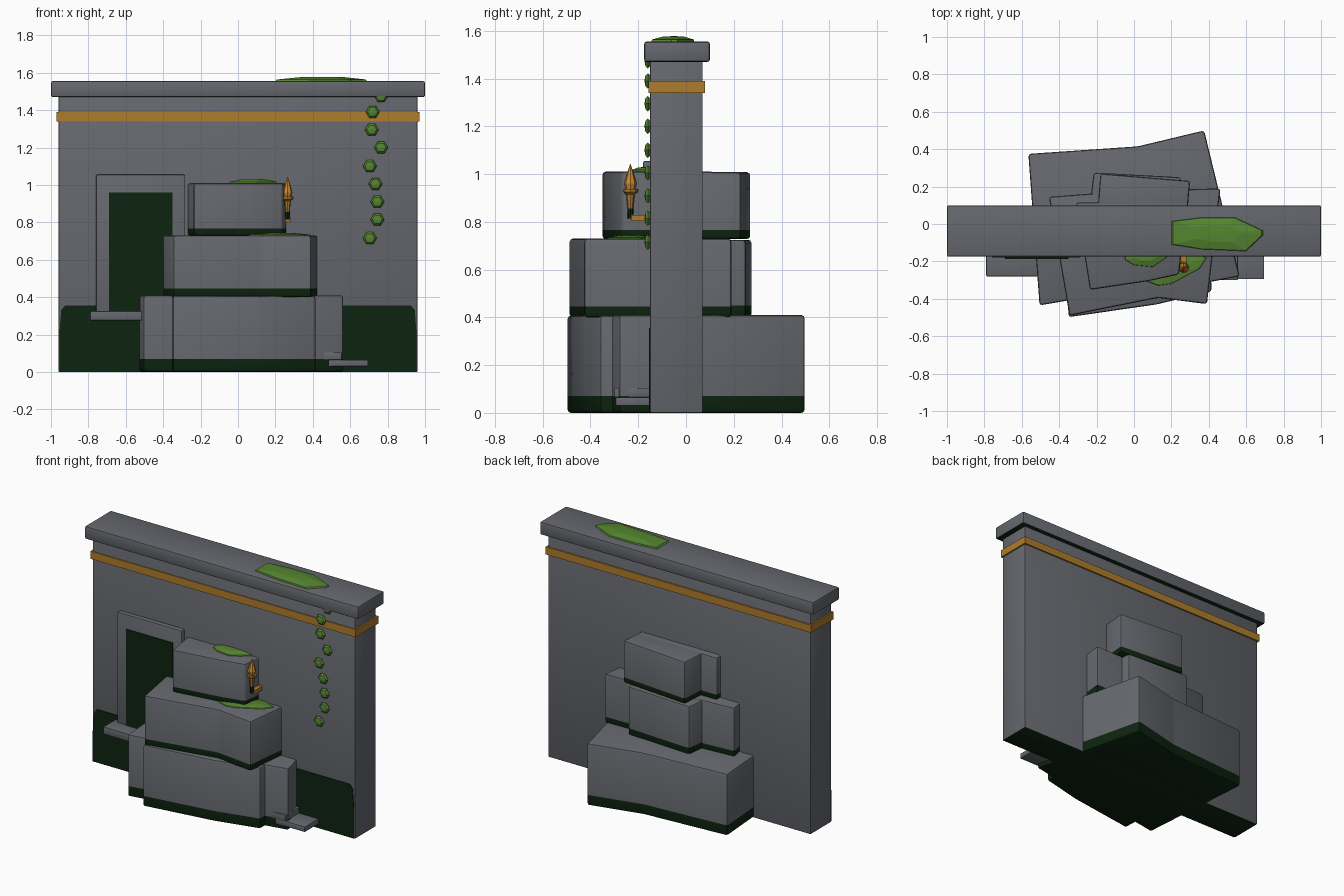
import bpy, bmesh, math
from mathutils import Matrix, Vector

cube = bpy.data.objects.get("Cube")
if cube:
    bpy.data.objects.remove(cube)


def material(name, rgb):
    m = bpy.data.materials.new(name)
    m.use_nodes = True
    m.diffuse_color = (*rgb, 1)
    bsdf = next(n for n in m.node_tree.nodes if n.type == 'BSDF_PRINCIPLED')
    bsdf.inputs["Base Color"].default_value = (*rgb, 1)
    return m


STONE = material("grey_stone", (0.13, 0.137, 0.155))
DARK = material("dark_moss", (0.004, 0.018, 0.005))
MOSS = material("bright_moss", (0.09, 0.235, 0.03))
GOLD = material("ochre_band", (0.42, 0.2, 0.025))
FLAME = material("amber_flame", (0.6, 0.25, 0.03))


def finish(name, bm, mats, smooth=False):
    bmesh.ops.recalc_face_normals(bm, faces=bm.faces[:])
    mesh = bpy.data.meshes.new(name)
    bm.to_mesh(mesh)
    bm.free()
    for m in mats:
        mesh.materials.append(m)
    ob = bpy.data.objects.new(name, mesh)
    bpy.context.collection.objects.link(ob)
    if smooth:
        bpy.ops.object.select_all(action='DESELECT')
        ob.select_set(True)
        bpy.context.view_layer.objects.active = ob
        bpy.ops.object.shade_smooth_by_angle(angle=math.radians(35))
    return ob


def prism(name, outline, z0, z1, mat=STONE, bevel=0.0, dark=0.0, underside=False):
    """Extruded outline with soft edges and an optional dark foot."""
    bm = bmesh.new()
    base = bm.faces.new([bm.verts.new((x, y, z0)) for x, y in outline])
    top = bmesh.ops.extrude_face_region(bm, geom=[base])["geom"]
    for v in top:
        if isinstance(v, bmesh.types.BMVert):
            v.co.z = z1
    bmesh.ops.recalc_face_normals(bm, faces=bm.faces[:])
    if bevel:
        bmesh.ops.bevel(bm, geom=bm.edges[:], offset=bevel, segments=2,
                        profile=0.5, affect='EDGES', clamp_overlap=True)
    if dark:
        bmesh.ops.bisect_plane(bm, geom=bm.verts[:] + bm.edges[:] + bm.faces[:],
                               plane_co=(0, 0, z0 + dark), plane_no=(0, 0, 1))
    bm.normal_update()
    for f in bm.faces:
        low = dark and f.calc_center_median().z < z0 + dark
        if low or (underside and f.normal.z < -0.7):
            f.material_index = 1
    return finish(name, bm, [mat, DARK], bevel > 0)


def box(name, x0, x1, y0, y1, z0, z1, **kw):
    return prism(name, [(x0, y0), (x1, y0), (x1, y1), (x0, y1)], z0, z1, **kw)


# Wall, coping and painted band
box("wall", -0.96, 0.96, -0.15, 0.07, 0, 1.48, bevel=0.006, underside=True)
box("wall_coping", -1, 1, -0.175, 0.1, 1.47, 1.555, bevel=0.01, underside=True)
box("wall_band", -0.97, 0.97, -0.157, 0.08, 1.34, 1.39, mat=GOLD)

# Damp staining along the foot of the wall front
bm = bmesh.new()
stain = [(-0.955, 0.004), (0.955, 0.004), (0.955, 0.2), (0.945, 0.33), (0.925, 0.355),
         (-0.925, 0.355), (-0.945, 0.33), (-0.955, 0.2)]
face = bm.faces.new([bm.verts.new((x, -0.15, z)) for x, z in stain])
ext = bmesh.ops.extrude_face_region(bm, geom=[face])["geom"]
bmesh.ops.translate(bm, vec=(0, -0.004, 0),
                    verts=[v for v in ext if isinstance(v, bmesh.types.BMVert)])
finish("wall_damp_stain", bm, [DARK])

# Doorway, its dark opening, and the stone ledges
box("doorway_frame", -0.76, -0.285, -0.18, -0.14, 0.3, 1.055, bevel=0.008)
box("doorway_opening", -0.69, -0.35, -0.186, -0.179, 0.31, 0.96, mat=DARK)
box("doorway_ledge", -0.79, -0.4, -0.28, -0.14, 0.275, 0.325, bevel=0.005)
box("lower_step", 0.45, 0.695, -0.295, -0.14, 0.03, 0.065, bevel=0.004)
box("upper_step", 0.45, 0.555, -0.3, -0.14, 0.065, 0.105, bevel=0.004)

# Stacked boulders: name, outline, bottom, top, height of dark foot
boulders = [
    ("bottom_boulder_large", [(-0.505, -0.435), (-0.3, -0.4), (0.3, -0.33), (0.565, -0.28),
                              (0.375, 0.5), (0.02, 0.415), (-0.565, 0.375)], 0, 0.41, 0.07),
    ("bottom_boulder_front", [(-0.35, -0.498), (0.12, -0.43), (0.415, -0.36),
                              (0.4, 0), (-0.37, 0)], 0, 0.407, 0.07),
    ("middle_boulder_large", [(-0.345, -0.49), (0.13, -0.395), (0.39, -0.428),
                              (0.462, 0.19), (0, 0.18), (-0.455, 0.145)], 0.4, 0.73, 0.045),
    ("middle_boulder_back", [(0.25, 0.25), (-0.215, 0.275), (-0.25, 0), (0.27, 0)],
     0.4, 0.725, 0.05),
    ("top_boulder_large", [(-0.235, -0.352), (0.08, -0.305), (0.24, -0.27),
                           (0.29, 0.12), (-0.31, 0.115)], 0.728, 1.01, 0.038),
    ("top_boulder_back", [(0.3, 0.23), (-0.18, 0.27), (-0.2, 0), (0.28, 0)],
     0.728, 1.008, 0.038),
]
for name, outline, z0, z1, dark in boulders:
    prism(name, outline, z0, z1, bevel=0.014, dark=dark)


# Low moss cushions lying on the flat tops
def cushion(name, outline, z, height):
    bm = bmesh.new()
    mid = sum((Vector(p) for p in outline), Vector((0, 0))) / len(outline)
    rings = []
    for scale, h in ((1, 0), (0.97, 0.4), (0.5, 0.9)):
        rings.append([bm.verts.new((*mid.lerp(Vector(p), scale), z + h * height))
                      for p in outline])
    n = len(outline)
    for a, b in zip(rings, rings[1:]):
        for i in range(n):
            j = (i + 1) % n
            bm.faces.new((a[i], a[j], b[j], b[i]))
    tip = bm.verts.new((*mid, z + height))
    for i in range(n):
        bm.faces.new((rings[-1][i], rings[-1][(i + 1) % n], tip))
    bm.faces.new(rings[0][::-1])
    finish(name, bm, [MOSS])


cushion("coping_moss", [(0.2, -0.11), (0.36, -0.135), (0.6, -0.145), (0.69, -0.06),
                        (0.69, -0.035), (0.54, 0.035), (0.36, 0.035), (0.2, 0.015)], 1.554, 0.024)
cushion("top_boulder_moss", [(-0.05, -0.19), (0, -0.22), (0.1, -0.23), (0.16, -0.19),
                             (0.22, -0.14), (0.1, -0.1), (-0.05, -0.12)], 1.008, 0.022)
cushion("middle_boulder_moss", [(0.02, -0.29), (0.13, -0.33), (0.2, -0.32), (0.35, -0.24),
                                (0.39, -0.18), (0.3, -0.14), (0.05, -0.2)], 0.728, 0.016)

# Trailing vine of faceted leaves
vine = [(0.765, 1.475), (0.72, 1.39), (0.715, 1.295), (0.765, 1.2), (0.705, 1.1),
        (0.735, 1.005), (0.745, 0.91), (0.745, 0.815), (0.705, 0.715)]
for i, (x, z) in enumerate(vine):
    bm = bmesh.new()
    place = (Matrix.Translation((x, -0.16, z)) @ Matrix.Diagonal((1, 0.38, 1, 1))
             @ Matrix.Rotation(math.pi / 2, 4, 'X') @ Matrix.Rotation(math.pi / 6, 4, 'Z'))
    bmesh.ops.create_uvsphere(bm, u_segments=6, v_segments=4, radius=0.037, matrix=place)
    finish(f"vine_leaf_{i + 1}", bm, [MOSS])


# Torch on a bracket beside the top boulder
def turned(name, profile, mat, sides=8):
    bm = bmesh.new()
    for (r0, z0), (r1, z1) in zip(profile, profile[1:]):
        bmesh.ops.create_cone(bm, cap_ends=True, segments=sides, radius1=r0, radius2=r1,
                              depth=z1 - z0,
                              matrix=Matrix.Translation((0.265, -0.233, (z0 + z1) / 2)))
    finish(name, bm, [mat])


box("torch_bracket", 0.25, 0.28, -0.228, -0.145, 0.803, 0.828, mat=GOLD)
turned("torch_handle", [(0.011, 0.815), (0.013, 0.855)], DARK)
turned("torch_cup", [(0.011, 0.85), (0.018, 0.915), (0.031, 0.925), (0.031, 0.937)], GOLD)
turned("torch_flame", [(0.02, 0.937), (0.026, 0.96), (0.012, 1.01), (0.001, 1.042)], FLAME)
